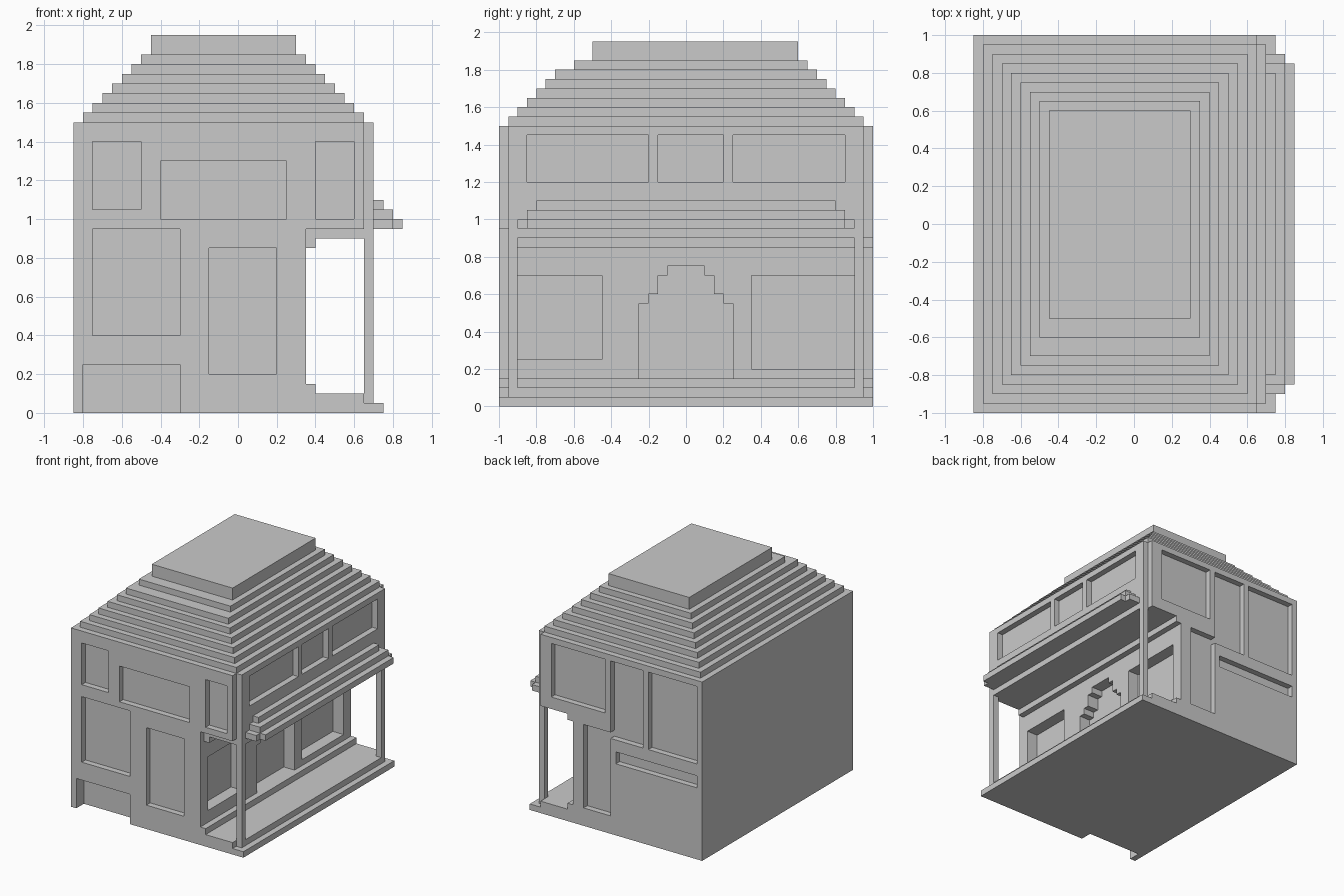
import bpy
import bmesh
from mathutils import Vector

old = bpy.data.objects.get("Cube")
if old:
    bpy.data.objects.remove(old, do_unlink=True)

# Single flat grey
grey = bpy.data.materials.new("plain_grey")
grey.use_nodes = True
colour = (0.59, 0.59, 0.59, 1)
grey.diffuse_color = colour
grey.node_tree.nodes["Principled BSDF"].inputs["Base Color"].default_value = colour


def along_x(a, b, d):
    return Vector((d, a, b))


def along_y(a, b, d):
    return Vector((a, d, b))


def wall(name, place, across, up, depth, holes=()):
    """Upright slab with rectangular holes; place says which axis the depth runs along."""
    rects = [(across, up), *holes]
    a_cuts = sorted({v for a, _ in rects for v in a})
    b_cuts = sorted({v for _, b in rects for v in b})
    bm = bmesh.new()
    grid = {(a, b): bm.verts.new(place(a, b, depth[0])) for a in a_cuts for b in b_cuts}
    for a0, a1 in zip(a_cuts, a_cuts[1:]):
        for b0, b1 in zip(b_cuts, b_cuts[1:]):
            if any(a[0] <= a0 and a1 <= a[1] and b[0] <= b0 and b1 <= b[1] for a, b in holes):
                continue
            bm.faces.new([grid[a0, b0], grid[a1, b0], grid[a1, b1], grid[a0, b1]])
    bmesh.ops.delete(bm, geom=[v for v in bm.verts if not v.link_faces], context="VERTS")
    # Keep the sheet as one side and extrude a copy for the other
    ext = bmesh.ops.extrude_face_region(bm, geom=bm.faces[:], use_keep_orig=True)
    moved = [v for v in ext["geom"] if isinstance(v, bmesh.types.BMVert)]
    bmesh.ops.translate(bm, verts=moved, vec=place(0, 0, depth[1] - depth[0]))
    bmesh.ops.recalc_face_normals(bm, faces=bm.faces)
    mesh = bpy.data.meshes.new(name)
    bm.to_mesh(mesh)
    bm.free()
    mesh.materials.append(grey)
    obj = bpy.data.objects.new(name, mesh)
    bpy.context.scene.collection.objects.link(obj)


def box(name, x, y, z):
    wall(name, along_y, x, z, y)


# Solid core behind the recessed walls
box("house_core", (-0.85, 0.25), (-0.9, 0.95), (0, 1.5))
box("upper_core", (0.25, 0.65), (-0.95, 0.95), (0.95, 1.5))

# Front wall, with a deeper cellar recess
porch_gap = ((0.35, 0.65), (0, 0.95))
cellar = ((-0.8, -0.3), (0, 0.25))
wall("front_wall", along_y, (-0.85, 0.65), (0, 1.5), (-1, -0.95), [
    porch_gap,
    cellar,
    ((-0.75, -0.5), (1.05, 1.4)),
    ((-0.4, 0.25), (1.0, 1.3)),
    ((0.4, 0.6), (1.0, 1.4)),
    ((-0.75, -0.3), (0.4, 0.95)),
    ((-0.15, 0.2), (0.2, 0.85)),
])
wall("front_wall_lining", along_y, (-0.85, 0.25), (0, 1.5), (-0.95, -0.9), [cellar])

# Back wall
wall("back_wall", along_y, (-0.85, 0.65), (0, 1.5), (0.95, 1), [
    porch_gap,
    ((0.05, 0.55), (1.0, 1.45)),
    ((-0.3, 0.0), (0.8, 1.45)),
    ((-0.8, -0.35), (0.8, 1.45)),
    ((0.0, 0.25), (0.15, 0.85)),
    ((-0.8, -0.05), (0.6, 0.7)),
])

# Porch wall with two windows and a stepped arch doorway
wall("porch_wall", along_x, (-0.95, 0.95), (0, 0.95), (0.25, 0.35), [
    ((-0.9, -0.45), (0.25, 0.7)),
    ((0.35, 0.9), (0.2, 0.7)),
    ((-0.25, 0.25), (0.15, 0.55)),
    ((-0.2, 0.2), (0.55, 0.6)),
    ((-0.15, 0.15), (0.6, 0.7)),
    ((-0.1, 0.1), (0.7, 0.75)),
])

# Side facade: posts, sill and upper windows in one pierced plate
wall("side_facade", along_x, (-0.95, 0.95), (0.05, 1.5), (0.65, 0.7), [
    ((-0.9, 0.9), (0.1, 0.9)),
    ((-0.85, -0.2), (1.2, 1.45)),
    ((-0.15, 0.2), (1.2, 1.45)),
    ((0.25, 0.85), (1.2, 1.45)),
])

# Porch
box("porch_step", (0.35, 0.75), (-1, 1), (0, 0.05))
box("porch_floor", (0.35, 0.65), (-1, 1), (0.05, 0.1))
box("porch_skirting", (0.35, 0.4), (-1, 1), (0.1, 0.15))
box("porch_ceiling", (0.35, 0.65), (-0.95, 1), (0.9, 0.95))
box("porch_ceiling_trim", (0.35, 0.4), (-0.95, 1), (0.85, 0.9))

# Stepped canopy over the porch
box("canopy_bottom", (0.7, 0.8), (-0.9, 0.9), (0.95, 1.0))
box("canopy_lip", (0.8, 0.85), (-0.85, 0.85), (0.95, 1.0))
box("canopy_middle", (0.7, 0.8), (-0.85, 0.85), (1.0, 1.05))
box("canopy_top", (0.7, 0.75), (-0.8, 0.8), (1.05, 1.1))

# Stepped roof
for k in range(8):
    inset = 0.05 * k
    front = -0.95 + inset + 0.05 * max(0, k - 5)
    z = 1.5 + inset
    height = 0.1 if k == 7 else 0.05
    box(f"roof_step_{k + 1}", (-0.8 + inset, 0.65 - inset),
        (front, 0.95 - inset), (z, z + height))
